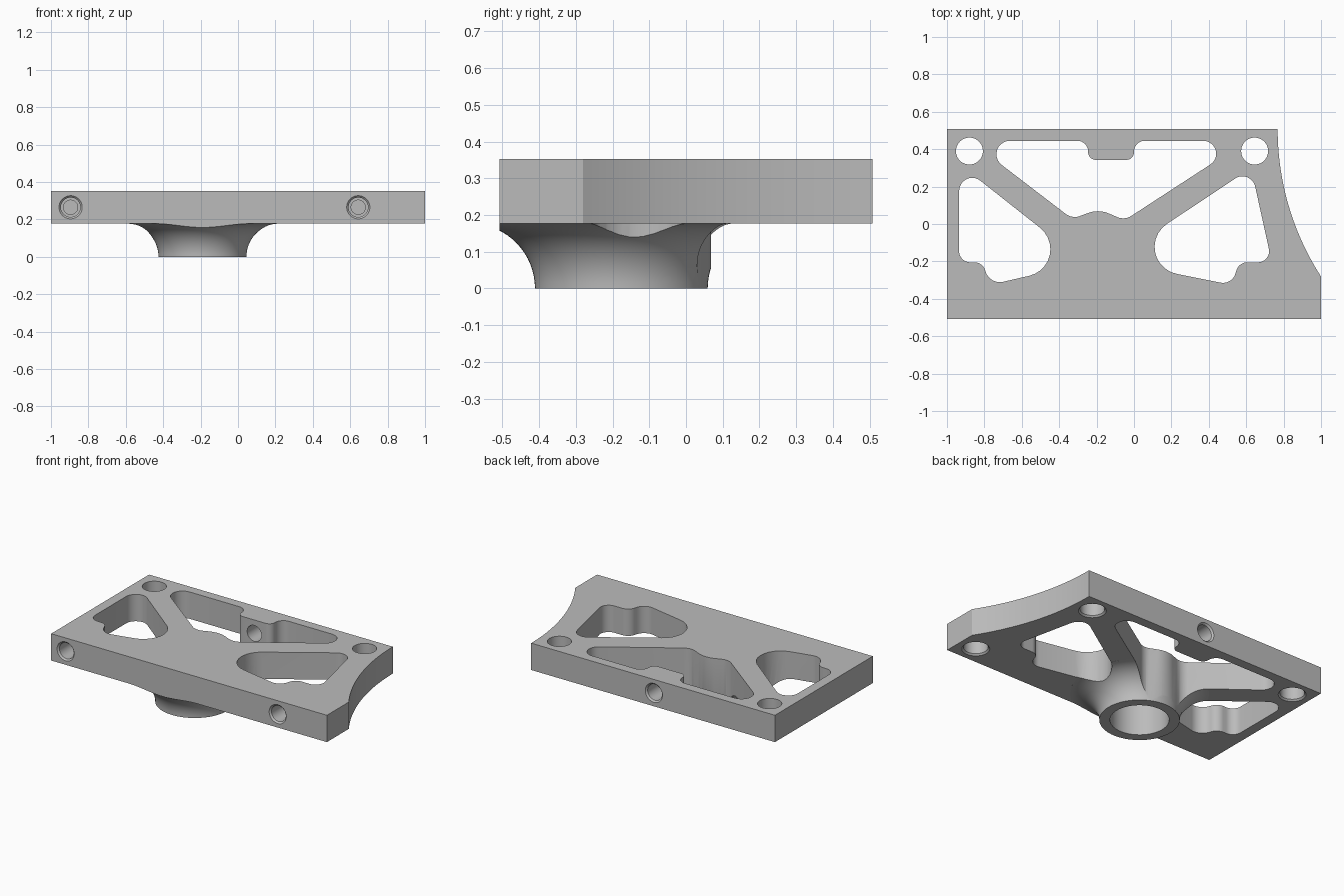
import bpy, bmesh, math
from mathutils import Vector, Matrix

if "Cube" in bpy.data.objects:
    bpy.data.objects.remove(bpy.data.objects["Cube"], do_unlink=True)

BOTTOM, TOP = 0.177, 0.353
FRONT, BACK = -0.507, 0.507


def make_object(name, bm):
    bmesh.ops.recalc_face_normals(bm, faces=bm.faces)
    mesh = bpy.data.meshes.new(name)
    bm.to_mesh(mesh)
    bm.free()
    obj = bpy.data.objects.new(name, mesh)
    bpy.context.collection.objects.link(obj)
    return obj


def rounded(corners, steps=10):
    """Round every corner (x, y, radius) of a closed outline."""
    points = []
    for i, (x, y, r) in enumerate(corners):
        p = Vector((x, y))
        a = (Vector(corners[i - 1][:2]) - p).normalized()
        b = (Vector(corners[(i + 1) % len(corners)][:2]) - p).normalized()
        half = a.angle(b) / 2
        centre = p + (a + b).normalized() * (r / math.sin(half))
        start = p + a * (r / math.tan(half)) - centre
        end = p + b * (r / math.tan(half)) - centre
        sweep = start.angle(end)
        for k in range(steps + 1):
            t = k / steps
            points.append(centre + (start * math.sin((1 - t) * sweep)
                                    + end * math.sin(t * sweep)) / math.sin(sweep))
    return points


def prism(name, outline, low, high):
    bm = bmesh.new()
    face = bm.faces.new([bm.verts.new((p[0], p[1], low)) for p in outline])
    out = bmesh.ops.extrude_face_region(bm, geom=[face])
    tops = [v for v in out["geom"] if isinstance(v, bmesh.types.BMVert)]
    bmesh.ops.translate(bm, verts=tops, vec=(0, 0, high - low))
    return make_object(name, bm)


def lathe(name, profile, place, sides=48):
    """Closed turned solid from (radius, height) pairs."""
    bm = bmesh.new()
    rings = [[bm.verts.new((r * math.cos(k * math.tau / sides),
                            r * math.sin(k * math.tau / sides), z))
              for k in range(sides)] for r, z in profile]
    for low, high in zip(rings, rings[1:]):
        for k in range(sides):
            n = (k + 1) % sides
            bm.faces.new((low[k], low[n], high[n], high[k]))
    bm.faces.new(rings[0])
    bm.faces.new(rings[-1])
    bm.transform(place)
    return make_object(name, bm)


def combine(target, tool, operation):
    mod = target.modifiers.new("shape", "BOOLEAN")
    mod.operation = operation
    mod.solver = "EXACT"
    mod.object = tool
    bpy.context.view_layer.objects.active = target
    bpy.ops.object.modifier_apply(modifier=mod.name)
    bpy.data.objects.remove(tool, do_unlink=True)


# Plate with a hollow curved side
side_radius = 1.454
sweep = math.asin((BACK + 0.28) / side_radius)
curve = [(0.768 + side_radius * (1 - math.cos(sweep * k / 24)),
          BACK - side_radius * math.sin(sweep * k / 24)) for k in range(25)]
plate = prism("bracket_plate", [(-1, BACK), (-1, FRONT), (1, FRONT)] + curve[::-1], BOTTOM, TOP)

# Flared boss under the plate, trimmed flush with the front edge
hub = Matrix.Translation((-0.19, -0.176, 0))
flare = 0.177
profile = [(0.235, 0)]
for k in range(1, 17):
    a = k / 16 * math.radians(88)
    profile.append((0.235 + flare * (1 - math.cos(a)), flare * math.sin(a)))
profile.append((profile[-1][0], BOTTOM + 0.03))
boss = lathe("boss", profile, hub, 96)
trim = prism("trim", [(-2, FRONT), (-2, -1), (2, -1), (2, FRONT)], -1, 1)
combine(boss, trim, "DIFFERENCE")
combine(plate, boss, "UNION")

# Lightening pockets
pockets = [
    [(-0.935, -0.205, 0.06), (-0.81, -0.205, 0.06), (-0.77, -0.325, 0.08),
     (-0.263, -0.209, 0.146), (-0.935, 0.321, 0.07)],
    [(0.737, -0.205, 0.06), (0.626, 0.30, 0.07), (-0.12, -0.197, 0.147),
     (0.525, -0.326, 0.07), (0.56, -0.205, 0.06)],
    [(-0.876, 0.445, 0.072), (-0.33, 0.027, 0.08), (-0.19, 0.08, 0.15),
     (-0.05, 0.02, 0.08), (0.603, 0.445, 0.069), (0, 0.445, 0.058),
     (0, 0.343, 0.04), (-0.245, 0.343, 0.04), (-0.245, 0.445, 0.058)],
]
for corners in pockets:
    combine(plate, prism("pocket", rounded(corners), -0.5, 0.6), "DIFFERENCE")

# Blind bore in the boss
combine(plate, lathe("bore", [(0.173, -0.1), (0.173, 0.25)], hub, 96), "DIFFERENCE")

# Chamfered corner holes, the last one blind
for x, y, depth in [(-0.88, 0.39, 0.4), (0.645, 0.39, 0.4), (0.88, -0.39, 0.12)]:
    hole = lathe("corner_hole", [(0.092, -0.01), (0.072, 0.01), (0.072, depth)],
                 Matrix.Translation((x, y, BOTTOM)))
    combine(plate, hole, "DIFFERENCE")

# Screw holes in the front and back edges
middle = (BOTTOM + TOP) / 2
screw = [(0.072, -0.01), (0.052, 0.01), (0.052, 0.2)]
for x in (-0.895, 0.643):
    place = Matrix.Translation((x, FRONT, middle)) @ Matrix.Rotation(-math.pi / 2, 4, "X")
    hole = lathe("front_screw_hole", screw + [(0.038, 0.2), (0.038, 0.26)], place)
    combine(plate, hole, "DIFFERENCE")
place = Matrix.Translation((-0.122, BACK, middle)) @ Matrix.Rotation(math.pi / 2, 4, "X")
combine(plate, lathe("back_screw_hole", screw, place), "DIFFERENCE")

# Plain grey finish
grey = bpy.data.materials.new("plain grey")
grey.use_nodes = True
colour = (0.5, 0.5, 0.5, 1)
grey.diffuse_color = colour
grey.node_tree.nodes["Principled BSDF"].inputs["Base Color"].default_value = colour
plate.data.materials.clear()
plate.data.materials.append(grey)
for face in plate.data.polygons:
    face.material_index = 0

bpy.ops.object.select_all(action="DESELECT")
plate.select_set(True)
bpy.context.view_layer.objects.active = plate
bpy.ops.object.shade_smooth_by_angle(angle=math.radians(30))
